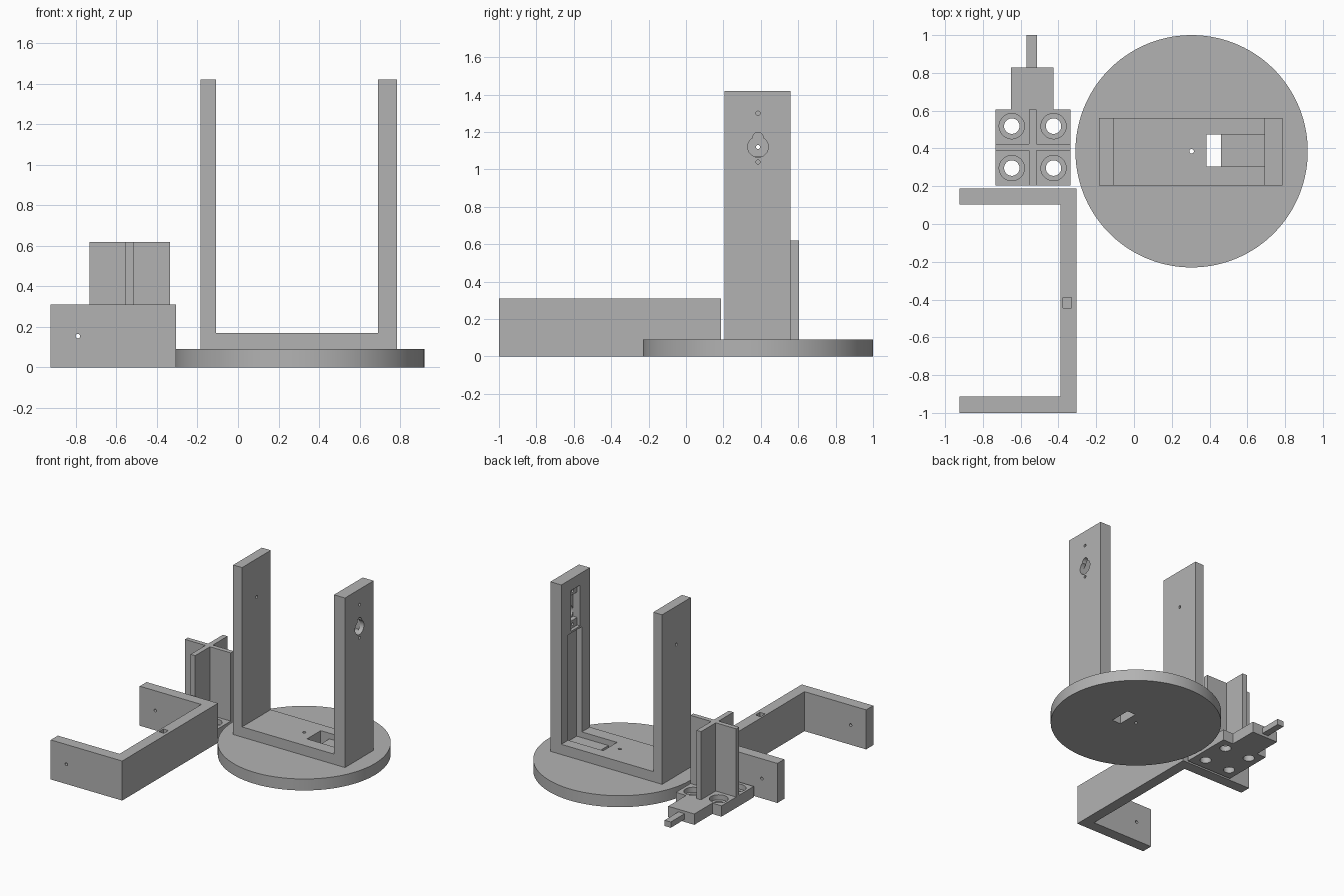
import bpy, bmesh, math

if "Cube" in bpy.data.objects:
    bpy.data.objects.remove(bpy.data.objects["Cube"])

grey = bpy.data.materials.new("plain grey")
grey.diffuse_color = (0.45, 0.45, 0.45, 1)
grey.use_nodes = True
grey.node_tree.nodes["Principled BSDF"].inputs["Base Color"].default_value = grey.diffuse_color


def prism(name, pts, axis, lo, hi):
    """Extrude a 2D outline along one axis; outline uses the other two axes in order."""
    place = {'x': lambda p, t: (t, p[0], p[1]),
             'y': lambda p, t: (p[0], t, p[1]),
             'z': lambda p, t: (p[0], p[1], t)}[axis]
    bm = bmesh.new()
    low = [bm.verts.new(place(p, lo)) for p in pts]
    high = [bm.verts.new(place(p, hi)) for p in pts]
    bm.faces.new(low)
    bm.faces.new(high[::-1])
    n = len(pts)
    for i in range(n):
        j = (i + 1) % n
        bm.faces.new((low[i], high[i], high[j], low[j]))
    bmesh.ops.recalc_face_normals(bm, faces=bm.faces)
    mesh = bpy.data.meshes.new(name)
    bm.to_mesh(mesh)
    bm.free()
    mesh.materials.append(grey)
    obj = bpy.data.objects.new(name, mesh)
    bpy.context.collection.objects.link(obj)
    return obj


def rect(u0, u1, v0, v1):
    return [(u0, v0), (u1, v0), (u1, v1), (u0, v1)]


def circle(u, v, r, n=32):
    return [(u + r * math.cos(math.tau * (i + 0.5) / n),
             v + r * math.sin(math.tau * (i + 0.5) / n)) for i in range(n)]


def combine(target, other, operation='DIFFERENCE'):
    """Apply a boolean and throw the second object away."""
    mod = target.modifiers.new("boolean", 'BOOLEAN')
    mod.operation = operation
    mod.solver = 'EXACT'
    mod.object = other
    bpy.context.view_layer.objects.active = target
    bpy.ops.object.modifier_apply(modifier=mod.name)
    bpy.data.objects.remove(other, do_unlink=True)


def cut(target, pts, axis, lo, hi):
    combine(target, prism("cutter", pts, axis, lo, hi))


def smooth(obj):
    bpy.ops.object.select_all(action='DESELECT')
    obj.select_set(True)
    bpy.context.view_layer.objects.active = obj
    bpy.ops.object.shade_smooth_by_angle(angle=math.radians(30))


# Round turntable with the tall U-shaped fork on top
turntable = prism("turntable_fork", circle(0.305, 0.385, 0.615, 128), 'z', 0, 0.09)
fork = prism("fork", [(-0.185, 0.05), (0.785, 0.05), (0.785, 1.42), (0.69, 1.42),
                      (0.69, 0.17), (-0.108, 0.17), (-0.108, 1.42), (-0.185, 1.42)],
             'y', 0.205, 0.56)
combine(turntable, fork, 'UNION')

# Cable groove: through hole, floor pocket and channel up the right wall
cut(turntable, [(0.385, -0.1), (0.46, -0.1), (0.46, 0.125), (0.735, 0.125),
                (0.735, 0.995), (0.65, 0.995), (0.65, 0.3), (0.385, 0.3)],
    'y', 0.305, 0.475)
# Stepped motor pocket in the inner face of the right wall
cut(turntable, [(0.65, 1.01), (0.715, 1.01), (0.715, 1.07), (0.75, 1.07),
                (0.75, 1.27), (0.715, 1.27), (0.715, 1.33), (0.65, 1.33)],
    'y', 0.327, 0.443)
# Shaft opening, gear notch and screw holes in the right wall
for z, r, x0 in ((1.12, 0.055, 0.735), (1.17, 0.028, 0.735),
                 (1.30, 0.011, 0.65), (1.04, 0.011, 0.65)):
    cut(turntable, circle(0.385, z, r), 'x', x0, 0.9)
# Pivot hole in the left wall and centre hole in the floor
cut(turntable, circle(0.385, 1.12, 0.011), 'x', -0.3, 0.0)
cut(turntable, circle(0.305, 0.385, 0.012), 'z', -0.1, 0.3)
smooth(turntable)

# Low U-shaped bracket lying beside the turntable
bracket = prism("tilt_bracket", [(-0.925, -1.0), (-0.305, -1.0), (-0.305, 0.188),
                                 (-0.925, 0.188), (-0.925, 0.103), (-0.39, 0.103),
                                 (-0.39, -0.912), (-0.925, -0.912)], 'z', 0, 0.31)
cut(bracket, rect(-0.375, -0.33, -0.445, -0.39), 'z', 0.2, 0.4)
for y0, y1 in ((-1.1, -0.8), (0.05, 0.3)):
    cut(bracket, circle(-0.79, 0.155, 0.011), 'y', y0, y1)
smooth(bracket)

# Mounting plate with a stepped tail
plate = prism("mounting_plate", [(-0.732, 0.205), (-0.335, 0.205), (-0.335, 0.605),
                                 (-0.425, 0.605), (-0.425, 0.828), (-0.652, 0.828),
                                 (-0.652, 0.605), (-0.732, 0.605)], 'z', 0, 0.085)
# Tall cross of two ribs standing on the plate
cross_x0, cross_x1, cross_y0, cross_y1 = -0.555, -0.515, 0.388, 0.424
ribs = prism("cross_ribs", [
    (-0.732, cross_y0), (cross_x0, cross_y0), (cross_x0, 0.205), (cross_x1, 0.205),
    (cross_x1, cross_y0), (-0.335, cross_y0), (-0.335, cross_y1), (cross_x1, cross_y1),
    (cross_x1, 0.605), (cross_x0, 0.605), (cross_x0, cross_y1), (-0.732, cross_y1)],
    'z', 0.04, 0.62)
combine(plate, ribs, 'UNION')
# Narrow tongue at the end of the tail
combine(plate, prism("tongue", rect(-0.568, -0.514, 0.78, 1.0), 'z', 0.02, 0.065), 'UNION')
# Four counterbored holes
for x in (-0.647, -0.426):
    for y in (0.296, 0.518):
        cut(plate, circle(x, y, 0.067), 'z', 0.045, 0.2)
        cut(plate, circle(x, y, 0.041), 'z', -0.1, 0.2)
smooth(plate)
